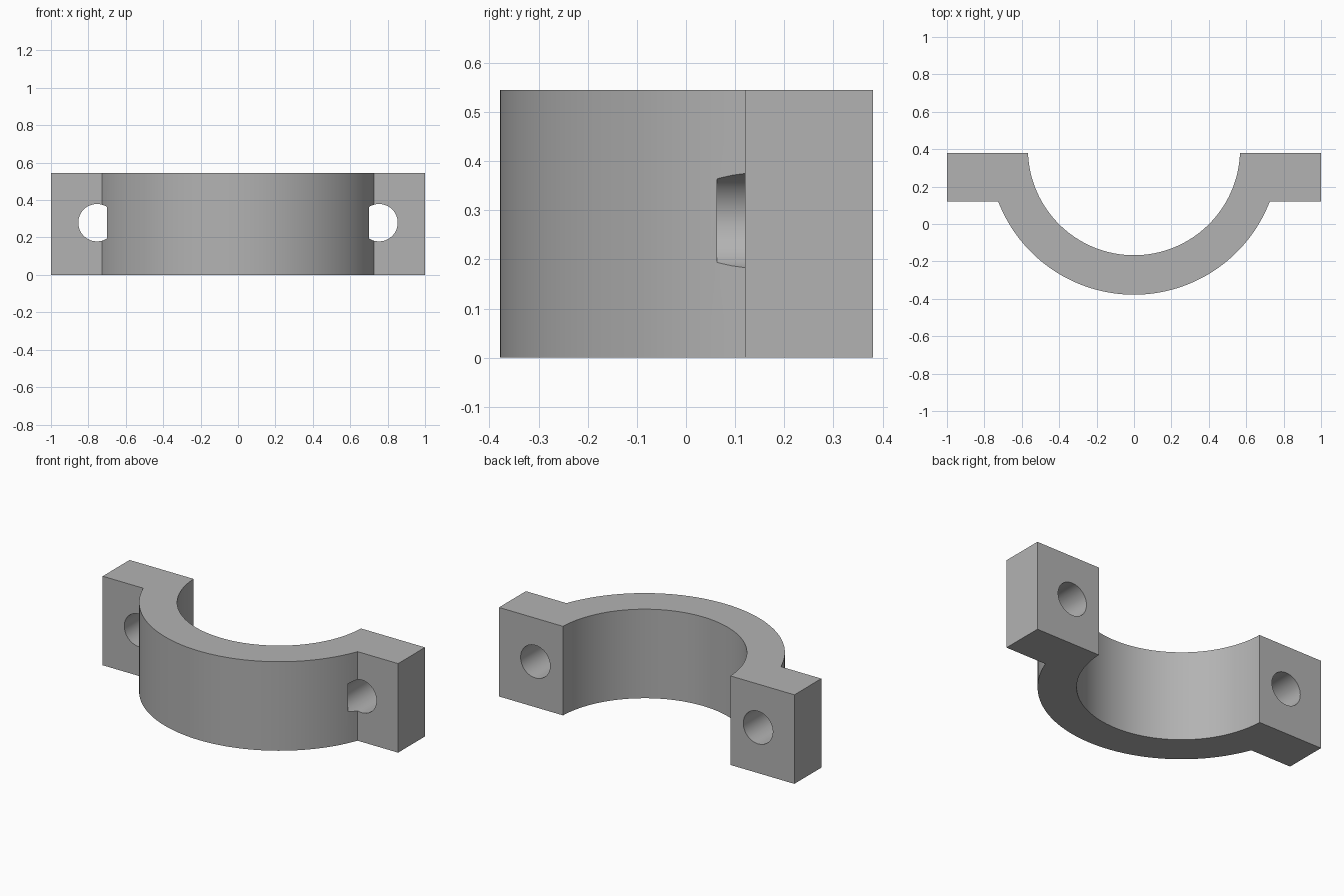
import bpy, bmesh
from math import asin, sin, cos, pi, sqrt

if "Cube" in bpy.data.objects:
    bpy.data.objects.remove(bpy.data.objects["Cube"])

HEIGHT = 0.545
BACK, STEP = 0.38, 0.12          # back and front planes of the bolt flanges
CENTRE = 0.4                     # y of the ring axis
INNER, OUTER = 0.567, 0.778
HOLE_X, HOLE_Z, HOLE_R = 0.754, 0.279, 0.1
HOLE_END = 0.063

grey = bpy.data.materials.new("plain_grey")
grey.use_nodes = True
grey.diffuse_color = (0.45, 0.45, 0.45, 1)
grey.node_tree.nodes["Principled BSDF"].inputs["Base Color"].default_value = grey.diffuse_color


def arc(radius, y_end, steps):
    """Front arc of the ring from +x to -x, ending where it meets y_end."""
    start = -asin((CENTRE - y_end) / radius)
    sweep = -pi - 2 * start
    return [(radius * cos(start + sweep * i / steps),
             CENTRE + radius * sin(start + sweep * i / steps)) for i in range(steps + 1)]


# Half clamp: one outline extruded upwards
outline = [(1, BACK), (1, STEP)]
outline = arc(OUTER, STEP, 64) + [(-1, STEP), (-1, BACK)] + arc(INNER, BACK, 64)[::-1] + outline[:1] + outline[1:]
bm = bmesh.new()
base = bm.faces.new([bm.verts.new((x, y, 0)) for x, y in outline])
top = bmesh.ops.extrude_face_region(bm, geom=[base])["geom"]
bmesh.ops.translate(bm, vec=(0, 0, HEIGHT), verts=[v for v in top if isinstance(v, bmesh.types.BMVert)])
bmesh.ops.recalc_face_normals(bm, faces=bm.faces)
mesh = bpy.data.meshes.new("half_clamp")
bm.to_mesh(mesh)
bm.free()
mesh.materials.append(grey)
clamp = bpy.data.objects.new("half_clamp", mesh)
bpy.context.collection.objects.link(clamp)

# Bolt holes: drilled from the back, ending with a flat floor inside the ring
for side in (-1, 1):
    depth = 0.5 - HOLE_END
    bpy.ops.mesh.primitive_cylinder_add(vertices=48, radius=HOLE_R, depth=depth,
                                        location=(side * HOLE_X, HOLE_END + depth / 2, HOLE_Z),
                                        rotation=(pi / 2, 0, 0))
    cutter = bpy.context.object
    cutter.name = "bolt_hole_cutter"
    cutter.hide_render = True
    cutter.data.materials.append(grey)
    cut = clamp.modifiers.new("bolt_hole", 'BOOLEAN')
    cut.object, cut.operation, cut.solver = cutter, 'DIFFERENCE', 'EXACT'
    bpy.ops.object.select_all(action='DESELECT')
    clamp.select_set(True)
    bpy.context.view_layer.objects.active = clamp
    bpy.ops.object.modifier_apply(modifier=cut.name)
    bpy.data.objects.remove(cutter)

# Smooth curved walls, sharp edges
bpy.ops.object.shade_smooth_by_angle(angle=pi / 6)
